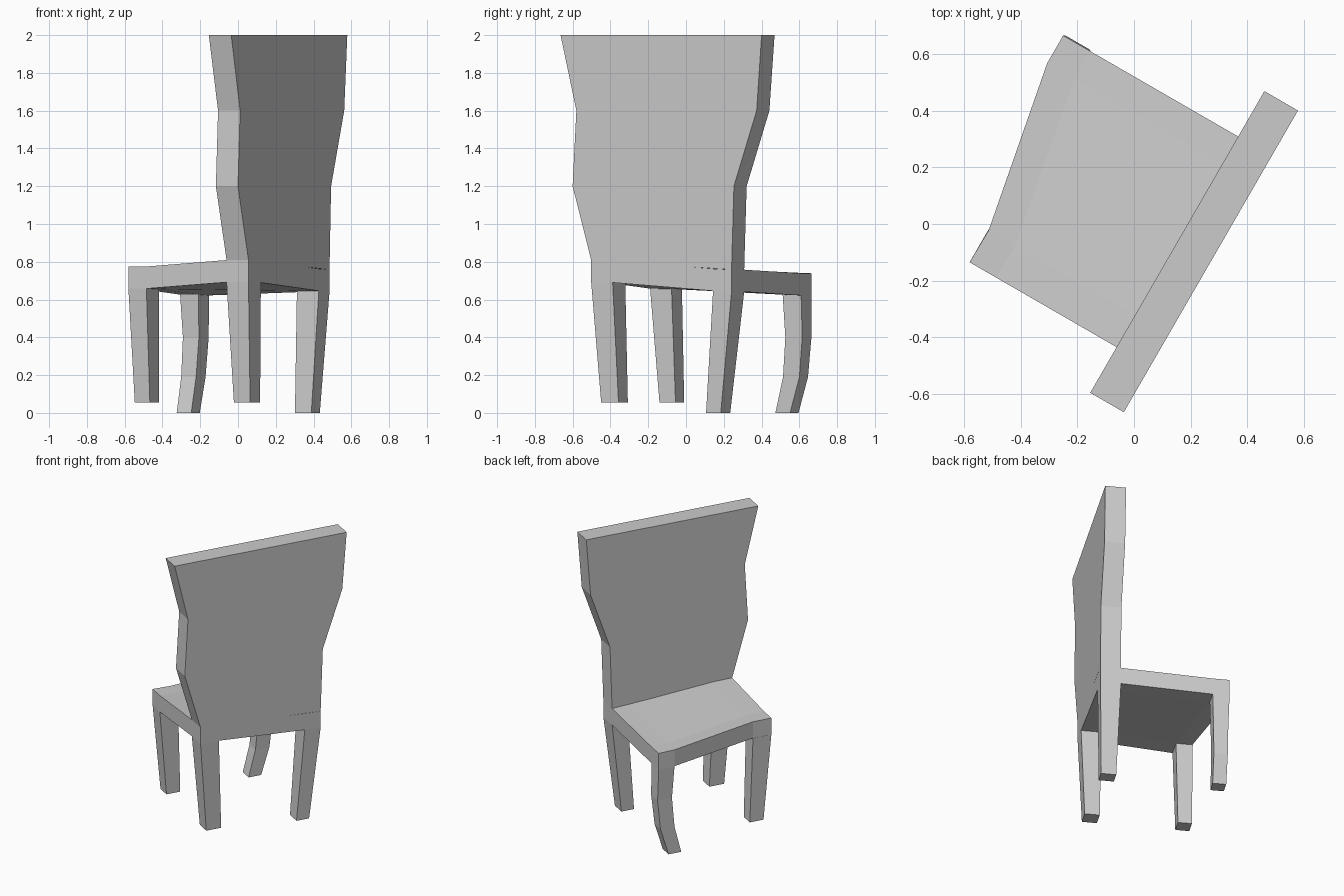
import bpy, bmesh, math
from mathutils import Vector

if "Cube" in bpy.data.objects:
    bpy.data.objects.remove(bpy.data.objects["Cube"])

# The chair is turned: "w" runs along the width of the back, "d" runs from seat front to rear
ANG = math.radians(60)
W = Vector((math.cos(ANG), math.sin(ANG), 0))
D = Vector((math.sin(ANG), -math.cos(ANG), 0))


def place(w, d, z):
    return W * w + D * d + Vector((0, 0, z))


def finish(name, bm):
    bmesh.ops.recalc_face_normals(bm, faces=bm.faces[:])
    mesh = bpy.data.meshes.new(name)
    bm.to_mesh(mesh)
    bm.free()
    obj = bpy.data.objects.new(name, mesh)
    bpy.context.collection.objects.link(obj)
    return obj


def loft(name, levels):
    """Stack four-sided rings; a level is (w0, w1, d0, d1, z at w0, z at w1)."""
    bm = bmesh.new()
    rings = []
    for w0, w1, d0, d1, za, zb in levels:
        corners = [(w0, d0, za), (w1, d0, zb), (w1, d1, zb), (w0, d1, za)]
        rings.append([bm.verts.new(place(*c)) for c in corners])
    for a, b in zip(rings, rings[1:]):
        for i in range(4):
            j = (i + 1) % 4
            bm.faces.new((a[i], a[j], b[j], b[i]))
    bm.faces.new(rings[0])
    bm.faces.new(rings[-1])
    return finish(name, bm)


# Seat: a sloping grid extruded downwards, its outer cells sit on the legs
THICK = 0.117
COLS = [-0.407, -0.276, 0.338, 0.451]
Z_FRONT = [0.775, 0.773, 0.743, 0.739]
Z_BACK = [0.809, 0.807, 0.763, 0.758]
ROWS = [
    ([-0.435, -0.433, -0.549, -0.549], Z_FRONT),
    ([-0.325, -0.325, -0.438, -0.438], Z_FRONT),
    ([0.165] * 4, Z_BACK),
    ([0.299] * 4, Z_BACK),
]
bm = bmesh.new()
grid = [[bm.verts.new(place(w, d, z)) for w, d, z in zip(COLS, ds, zs)] for ds, zs in ROWS]
for a, b in zip(grid, grid[1:]):
    for i in range(3):
        bm.faces.new((a[i], a[i + 1], b[i + 1], b[i]))
ext = bmesh.ops.extrude_face_region(bm, geom=bm.faces[:], use_keep_orig=True)
under = [g for g in ext["geom"] if isinstance(g, bmesh.types.BMVert)]
bmesh.ops.translate(bm, verts=under, vec=(0, 0, -THICK))
finish("seat", bm)

# Backrest: flares outwards unevenly towards the top
loft("backrest", [
    (-0.407, 0.451, 0.165, 0.299, 0.809, 0.758),
    (-0.520, 0.466, 0.165, 0.300, 1.2, 1.2),
    (-0.497, 0.605, 0.165, 0.300, 1.6, 1.6),
    (-0.593, 0.636, 0.164, 0.301, 2.0, 2.0),
])

# Legs: taper down from the seat corners
zf = [z - THICK for z in Z_FRONT]
zb = [z - THICK for z in Z_BACK]
loft("back_leg_near", [
    (-0.407, -0.276, 0.165, 0.299, zb[0], zb[1]),
    (-0.357, -0.251, 0.181, 0.280, 0.055, 0.055),
])
loft("back_leg_far", [
    (0.338, 0.451, 0.165, 0.299, zb[2], zb[3]),
    (0.286, 0.376, 0.183, 0.283, 0.0, 0.0),
])
loft("front_leg_near", [
    (-0.407, -0.276, -0.435, -0.325, zf[0], zf[1]),
    (-0.355, -0.257, -0.426, -0.334, 0.055, 0.055),
])
# This front leg bows outwards and curls in at the foot
loft("front_leg_curved", [
    (0.338, 0.451, -0.549, -0.438, zf[2], zf[3]),
    (0.352, 0.455, -0.540, -0.442, 0.4, 0.4),
    (0.334, 0.434, -0.540, -0.449, 0.19, 0.19),
    (0.286, 0.376, -0.540, -0.451, 0.0, 0.0),
])
